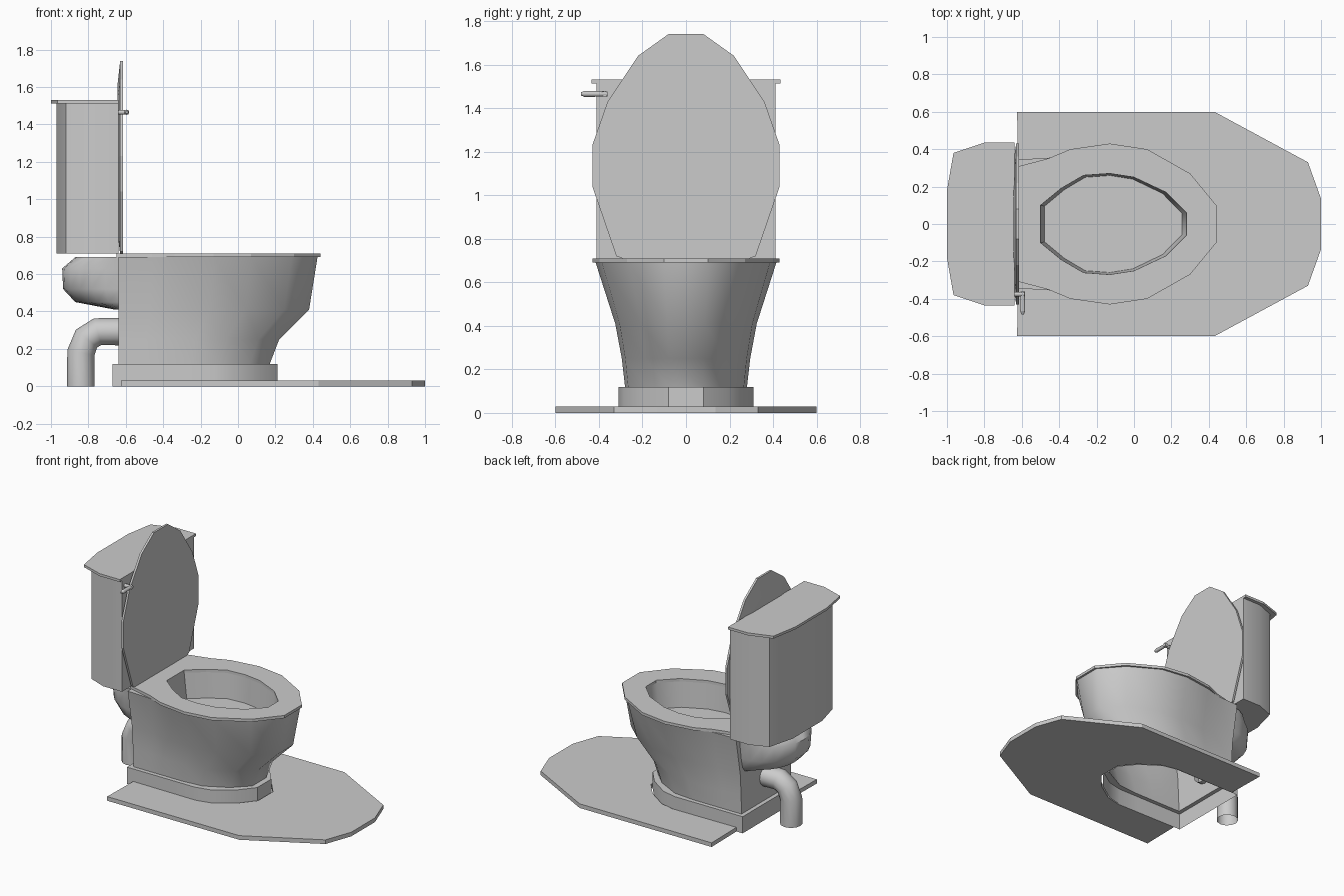
import bpy, bmesh, math
from mathutils import Vector

if "Cube" in bpy.data.objects:
    bpy.data.objects.remove(bpy.data.objects["Cube"])


def finish(ob, angle):
    """Smooth an object but keep its sharp edges."""
    bpy.ops.object.select_all(action='DESELECT')
    ob.select_set(True)
    bpy.context.view_layer.objects.active = ob
    if angle:
        bpy.ops.object.shade_smooth_by_angle(angle=math.radians(angle))
    return ob


def loft(name, loops, cap_start=True, cap_end=True, angle=0):
    """Skin a stack of closed loops that share a point count."""
    bm = bmesh.new()
    rows = [[bm.verts.new(p) for p in loop] for loop in loops]
    n = len(rows[0])
    for a, b in zip(rows, rows[1:]):
        for i in range(n):
            j = (i + 1) % n
            bm.faces.new((a[i], a[j], b[j], b[i]))
    if cap_start:
        bm.faces.new(rows[0][::-1])
    if cap_end:
        bm.faces.new(rows[-1])
    bmesh.ops.recalc_face_normals(bm, faces=bm.faces)
    me = bpy.data.meshes.new(name)
    bm.to_mesh(me)
    bm.free()
    ob = bpy.data.objects.new(name, me)
    bpy.context.collection.objects.link(ob)
    return finish(ob, angle)


def mirror(half):
    """Complete a half outline across the centre line."""
    return half + [(a, -b) for a, b in reversed(half)]


def at_z(half, z):
    return [(x, y, z) for x, y in mirror(half)]


def rod(name, p, q, r1, r2):
    p, q = Vector(p), Vector(q)
    bpy.ops.mesh.primitive_cone_add(vertices=10, radius1=r1, radius2=r2,
                                    depth=(q - p).length, location=(p + q) / 2,
                                    rotation=(q - p).to_track_quat('Z', 'Y').to_euler())
    ob = bpy.context.object
    ob.name = name
    return finish(ob, 40)


# Half outlines running from the back to the front
SEAT = [(-.65, .30), (-.46, .35), (-.34, .40), (-.13, .43), (.07, .40), (.30, .27), (.44, .10)]
HOLE = [(-.50, .10), (-.39, .19), (-.27, .26), (-.13, .27), (.00, .25), (.17, .17), (.28, .06)]
BASE = [(-.67, .31), (-.50, .31), (-.30, .31), (-.13, .31), (-.02, .285), (.12, .19), (.21, .08)]


def bowl_section(front, width, t):
    """Bowl outline: t = 0 is the boxy foot, t = 1 the oval rim."""
    us = (0, .17, .28, .48, .67, .87, 1)
    foot = (1, 1, 1, 1, .95, .65, .28)
    rim = (.83, .85, .93, 1, .93, .63, .25)
    return [(-.64 + u * (front + .64), width * (a + t * (b - a)))
            for u, a, b in zip(us, foot, rim)]


# Bowl: outer shell, rim, then down into the basin
foot = bowl_section(.17, .28, 0)
basin = [(-.12 + (x + .12) * .94, y * .96) for x, y in HOLE]
loft("bowl", [at_z(foot, .12),
              at_z(bowl_section(.22, .295, .2), .25),
              at_z(bowl_section(.38, .325, .55), .41),
              at_z(bowl_section(.425, .415, 1), .69),
              at_z(HOLE, .69), at_z(basin, .51)], cap_start=False, angle=48)

# Seat ring
loops = [at_z(SEAT, .69), at_z(SEAT, .71), at_z(HOLE, .71), at_z(HOLE, .69)]
loft("seat", loops + [loops[0]], False, False)

# Hollow plinth under the bowl
loft("plinth", [at_z(BASE, 0), at_z(BASE, .12), at_z(foot, .12)], False, False, 30)

# Raised seat cover with a slightly domed back
cover = [(.705, .28), (.72, .32), (1.04, .43), (1.23, .43), (1.43, .36), (1.64, .22), (1.74, .08)]
inset = [(1.2 + (z - 1.2) * .75, y * .75) for z, y in cover]
loft("seat_cover", [[(x, y, z) for z, y in mirror(h)]
                    for h, x in ((cover, -.615), (cover, -.63), (inset, -.645))])

# Tank and its lid
tank = [(-.64, .41), (-.79, .41), (-.92, .36), (-.97, .17)]
tank_top = [(-.64, .435), (-.80, .435), (-.965, .38), (-1.0, .18)]
loft("tank", [at_z(tank, .71), at_z(tank, 1.515)], angle=50)
loft("tank_lid", [at_z(tank_top, 1.512), at_z(tank_top, 1.53)])

# Rounded shelf that carries the tank
shelf = []
for z, back, width in ((.41, -.66, .24), (.45, -.87, .27), (.52, -.935, .285),
                       (.63, -.94, .30), (.69, -.87, .31)):
    shelf.append([(-.63 + (back + .63) * math.sin(math.pi * i / 12),
                   width * math.cos(math.pi * i / 12), z) for i in range(13)])
loft("tank_shelf", shelf, angle=50)

# Waste pipe
cu = bpy.data.curves.new("waste_pipe", 'CURVE')
cu.dimensions = '3D'
cu.bevel_depth = .074
cu.bevel_resolution = 4
path = [(-.84, 0), (-.84, .18), (-.81, .255), (-.75, .292), (-.60, .292)]
sp = cu.splines.new('POLY')
sp.points.add(len(path) - 1)
for pt, (x, z) in zip(sp.points, path):
    pt.co = (x, 0, z, 1)
pipe = bpy.data.objects.new("waste_pipe", cu)
bpy.context.collection.objects.link(pipe)
finish(pipe, 0)
bpy.ops.object.convert(target='MESH')
finish(bpy.context.object, 50)

# Flush handle
rod("flush_stem", (-.65, -.375, 1.465), (-.585, -.375, 1.465), .013, .013)
rod("flush_lever", (-.595, -.36, 1.465), (-.595, -.465, 1.465), .012, .014)
rod("flush_lever_tip", (-.595, -.465, 1.465), (-.595, -.483, 1.465), .014, .007)

# Floor mat with a notch fitted around the plinth
notch = [(-.62, .31)] + [(x + .01, y + .005) for x, y in BASE[3:]]
outer = [(-.625, .60), (.43, .60), (.93, .33), (1.0, .135)]
outline = mirror(outer) + mirror(notch[::-1])[len(notch):] + []
outline = mirror(outer) + [(x, -y) for x, y in notch] + notch[::-1]
loft("floor_mat", [[(x, y, z) for x, y in outline] for z in (0, .03)])
